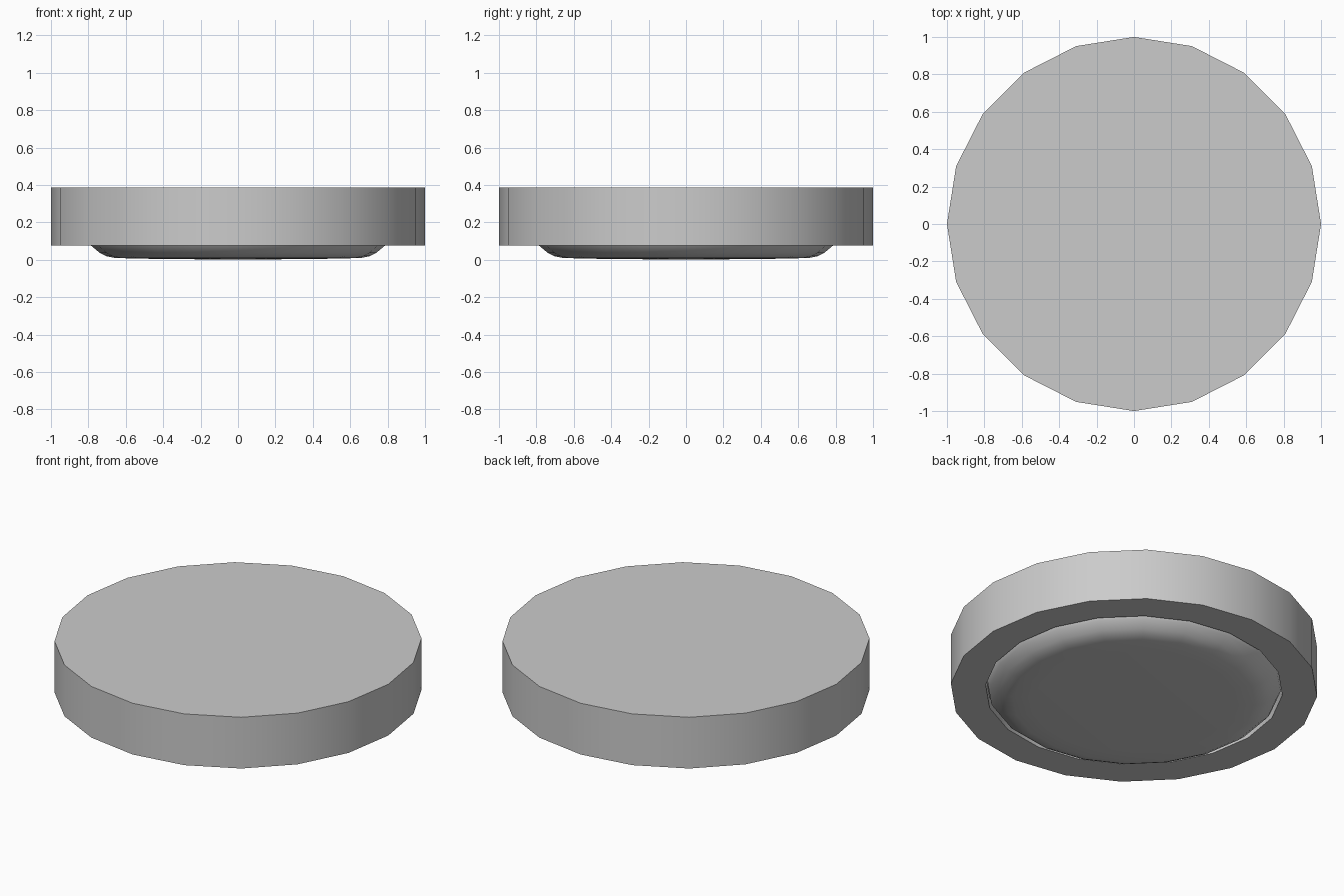
import bpy, bmesh
from math import cos, sin, pi

if "Cube" in bpy.data.objects:
    bpy.data.objects.remove(bpy.data.objects["Cube"])

SIDES = 20

def lathe(name, profile, angle):
    """Revolve (radius, z) points round the z axis; radius 0 makes a pole."""
    bm = bmesh.new()
    rings = []
    for r, z in profile:
        if r == 0:
            rings.append([bm.verts.new((0, 0, z))] * SIDES)
        else:
            rings.append([bm.verts.new((r * cos(2 * pi * i / SIDES), r * sin(2 * pi * i / SIDES), z))
                          for i in range(SIDES)])
    for a, b in zip(rings, rings[1:]):
        for i in range(SIDES):
            j = (i + 1) % SIDES
            bm.faces.new(list(dict.fromkeys((a[i], a[j], b[j], b[i]))))
    bmesh.ops.recalc_face_normals(bm, faces=bm.faces)
    me = bpy.data.meshes.new(name)
    bm.to_mesh(me)
    bm.free()
    ob = bpy.data.objects.new(name, me)
    bpy.context.collection.objects.link(ob)
    bpy.ops.object.select_all(action='DESELECT')
    ob.select_set(True)
    bpy.context.view_layer.objects.active = ob
    bpy.ops.object.shade_smooth_by_angle(angle=angle)
    return ob

# Drum housing with a shallow round recess underneath
lathe("housing", [(0, 0.385), (1, 0.385), (1, 0.077), (0.81, 0.077),
                  (0.81, 0.14), (0, 0.14)], pi / 6)

# Rounded lens seated in the recess, bulging out below
lathe("lens", [(0, 0.13), (0.805, 0.13), (0.80, 0.10), (0.785, 0.075), (0.74, 0.037),
               (0.705, 0.019), (0.66, 0.010), (0.55, 0.006), (0, 0)], pi / 4)
